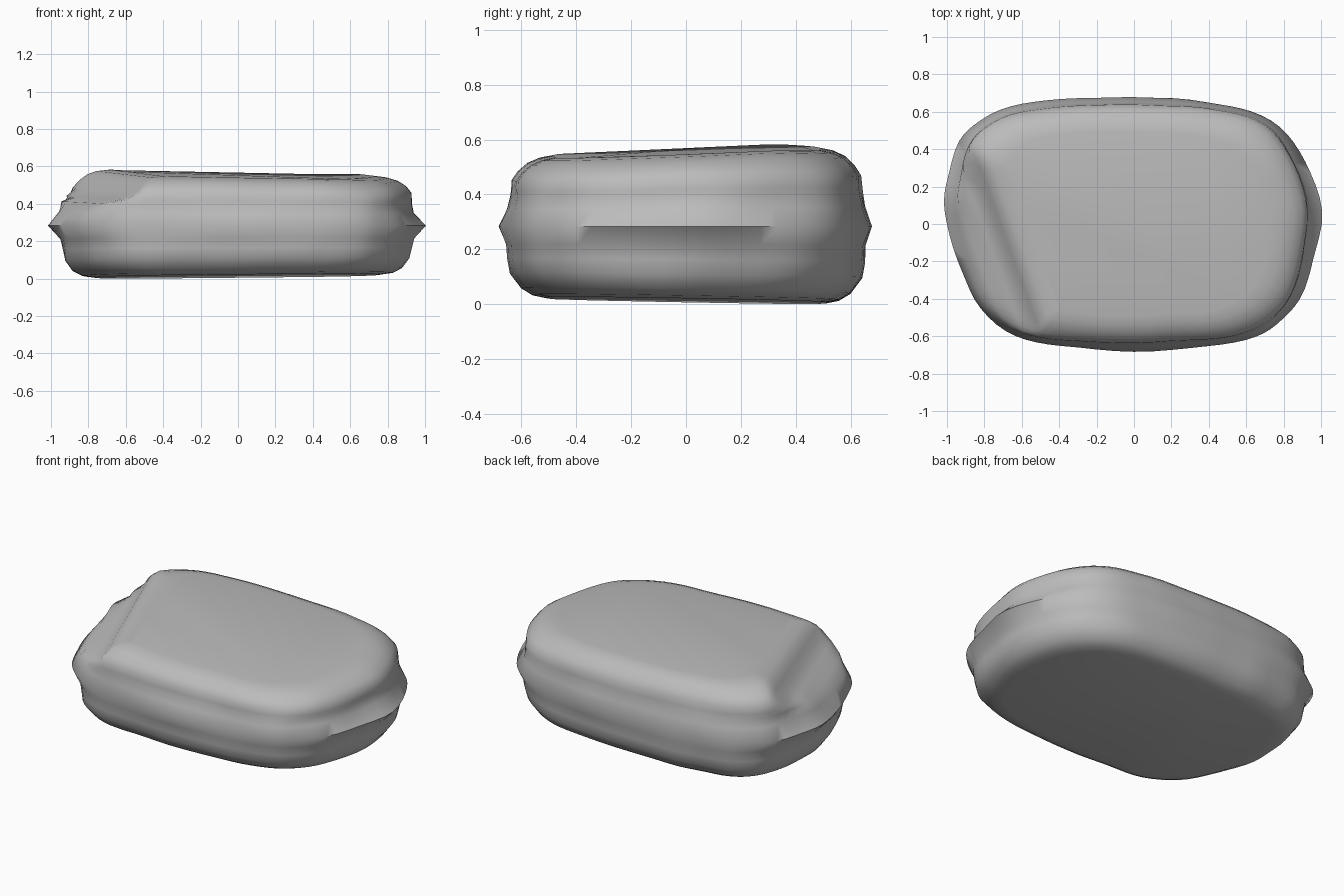
import bpy, bmesh
from mathutils import Vector, noise

if "Cube" in bpy.data.objects:
    bpy.data.objects.remove(bpy.data.objects["Cube"])

# Widest outline of the stone slab, counter-clockwise from the right tip
OUTLINE = [(1, 0), (0.95, 0.28), (0.83, 0.49), (0.65, 0.61), (0.4, 0.66), (0, 0.68),
           (-0.4, 0.675), (-0.67, 0.635), (-0.84, 0.565), (-0.94, 0.45), (-1, 0.22),
           (-1, 0), (-0.93, -0.26), (-0.83, -0.46), (-0.65, -0.61), (-0.4, -0.66),
           (0, -0.68), (0.4, -0.66), (0.66, -0.61), (0.81, -0.52), (0.92, -0.35)]

# Height, end inset, side inset, left chip offset, right chip offset (None = no chip)
LEVELS = [(0.01, 0.24, 0.25, None, None), (0.02, 0.17, 0.18, None, None),
          (0.045, 0.12, 0.12, None, None), (0.10, 0.08, 0.06, None, None),
          (0.155, 0.07, 0.045, None, None), (0.21, 0.06, 0.04, None, None),
          (0.28, 0.03, 0.02, None, None), (0.35, 0.06, 0.04, None, None),
          (0.40, 0.065, 0.055, -0.90, None), (0.425, 0.065, 0.06, -0.81, None),
          (0.465, 0.07, 0.065, -0.745, 1.06), (0.50, 0.10, 0.10, -0.715, 1.00),
          (0.53, 0.145, 0.15, -0.68, 0.94), (0.547, 0.20, 0.21, -0.64, 0.90),
          (0.555, 0.27, 0.28, -0.57, 0.84)]
STEPS = 4


def smooth_loop(points, steps):
    """Closed Catmull-Rom curve through the points."""
    p = [Vector(q) for q in points]
    n, out = len(p), []
    for i in range(n):
        a, b, c, d = p[i - 1], p[i], p[(i + 1) % n], p[(i + 2) % n]
        for s in range(steps):
            t = s / steps
            out.append(0.5 * (2 * b + (c - a) * t + (2 * a - 5 * b + 4 * c - d) * t * t
                              + (3 * b - a - 3 * c + d) * t ** 3))
    return out


def ring(bm, loop, z, end, side, left, right):
    """One horizontal loop: inset, chipped at both ends, slightly rough and tilted."""
    verts = []
    top = max(0, (z - 0.28) / 0.28)
    low = max(0, (0.28 - z) / 0.28)
    tip_band = max(0, 1 - abs(z - 0.28) / 0.06)
    for p in loop:
        rough = noise.noise(Vector((p.x * 4, p.y * 4, z * 6))) * 0.014
        # The middle band swells at the two end tips and the middle of each side
        x = p.x * (1 - end + rough + 0.03 * tip_band * p.x ** 4)
        y = p.y * (1 - side + rough + 0.02 * tip_band * (1 - abs(p.x)))
        if left is not None:
            x = max(x, left - 0.37 * y)
        if right is not None:
            x = min(x, right - 0.5 * y, right - 0.08)
        dz = top * (0.04 * min(y, 0.3) - 0.04 * max(0, y - 0.35) - 0.018 * x)
        dz += low * (0.01 * x - 0.018 * y)
        verts.append(bm.verts.new((x, y, z + dz)))
    return verts


# Stone slab: stacked loops bridged into a skin, capped flat
bm = bmesh.new()
loop = smooth_loop(OUTLINE, STEPS)
rings = [ring(bm, loop, *level) for level in LEVELS]
n = len(loop)
for a, b in zip(rings, rings[1:]):
    for i in range(n):
        j = (i + 1) % n
        bm.faces.new((a[i], a[j], b[j], b[i]))
bm.faces.new(rings[-1])
bm.faces.new(rings[0][::-1])
bmesh.ops.remove_doubles(bm, verts=bm.verts, dist=0.0005)
bmesh.ops.recalc_face_normals(bm, faces=bm.faces)

# Rest on the ground
lowest = min(v.co.z for v in bm.verts)
for v in bm.verts:
    v.co.z -= lowest

mesh = bpy.data.meshes.new("stone_slab")
bm.to_mesh(mesh)
bm.free()
stone = bpy.data.objects.new("stone_slab", mesh)
bpy.context.collection.objects.link(stone)

mat = bpy.data.materials.new("stone grey")
mat.diffuse_color = (0.5, 0.5, 0.5, 1)
mat.use_nodes = True
mat.node_tree.nodes["Principled BSDF"].inputs["Base Color"].default_value = mat.diffuse_color
mesh.materials.append(mat)

bpy.context.view_layer.objects.active = stone
stone.select_set(True)
bpy.ops.object.shade_smooth_by_angle(angle=1.2)
